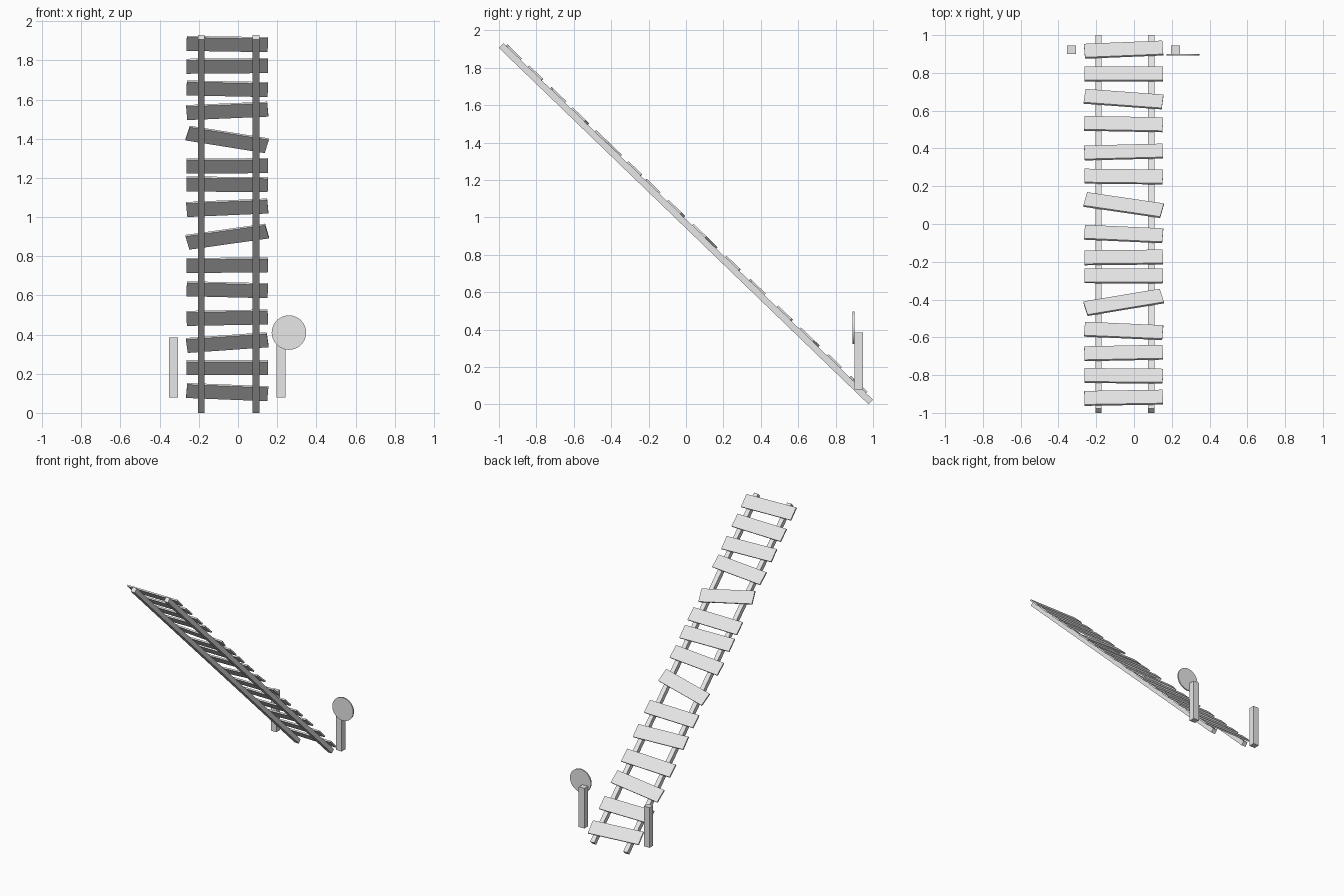
import bpy, bmesh, math
from mathutils import Matrix, Vector

cube = bpy.data.objects.get("Cube")
if cube:
    bpy.data.objects.remove(cube, do_unlink=True)

# Single plain grey
grey = bpy.data.materials.new("plain grey")
grey.use_nodes = True
grey.diffuse_color = (0.8, 0.8, 0.8, 1)
grey.node_tree.nodes["Principled BSDF"].inputs["Base Color"].default_value = (0.8, 0.8, 0.8, 1)


def add_object(name, bm, matrix):
    mesh = bpy.data.meshes.new(name)
    bm.to_mesh(mesh)
    bm.free()
    mesh.materials.append(grey)
    obj = bpy.data.objects.new(name, mesh)
    obj.matrix_world = matrix
    bpy.context.collection.objects.link(obj)
    return obj


def add_box(name, size, matrix):
    bm = bmesh.new()
    bmesh.ops.create_cube(bm, size=1, matrix=Matrix.Diagonal((*size, 1)))
    return add_object(name, bm, matrix)


# Frame of the sloping track: local y runs downhill, local z is its normal
SLOPE = math.radians(43.96)
LENGTH, RAIL = 2.745, 0.034
PLANK_LENGTH, PLANK_WIDTH, PLANK_THICK = 0.415, 0.099, 0.011
track = Matrix.Translation((0, 0, 0.965)) @ Matrix.Rotation(-SLOPE, 4, 'X')

# Two long rails
for name, x in (("right_rail", -0.188), ("left_rail", 0.092)):
    add_box(name, (RAIL, LENGTH, RAIL), track @ Matrix.Translation((x, 0, 0)))

# Uneven planks: (y position of centre, twist in degrees), from bottom to top
planks = [(0.923, 3.3), (0.794, 0), (0.661, -5.8), (0.529, -1.5), (0.381, 2),
          (0.251, -0.9), (0.10, -11.5), (-0.053, -3.6), (-0.177, 0.8),
          (-0.275, -0.4), (-0.415, 13), (-0.566, -3.5), (-0.683, 1.6),
          (-0.804, -0.7), (-0.920, 1.3)]
lift = RAIL / 2 + PLANK_THICK / 2
for i, (y, twist) in enumerate(planks, 1):
    along = (y - lift * math.sin(SLOPE)) / math.cos(SLOPE)
    place = Matrix.Translation((-0.055, along, lift)) @ Matrix.Rotation(math.radians(twist), 4, 'Z')
    add_box(f"plank_{i:02d}", (PLANK_LENGTH, PLANK_WIDTH, PLANK_THICK), track @ place)

# Posts on both sides of the foot
for name, x in (("right_post", -0.33), ("left_post", 0.22)):
    add_box(name, (0.047, 0.044, 0.306), Matrix.Translation((x, 0.923, 0.232)))

# Round sign plate in front of the left post
bm = bmesh.new()
bmesh.ops.create_cone(bm, cap_ends=True, segments=32, radius1=0.088, radius2=0.088, depth=0.01)
sign = add_object("round_sign", bm, Matrix.Translation((0.26, 0.896, 0.41)) @ Matrix.Rotation(math.pi / 2, 4, 'X'))
bpy.context.view_layer.objects.active = sign
sign.select_set(True)
bpy.ops.object.shade_smooth_by_angle(angle=math.radians(30))
